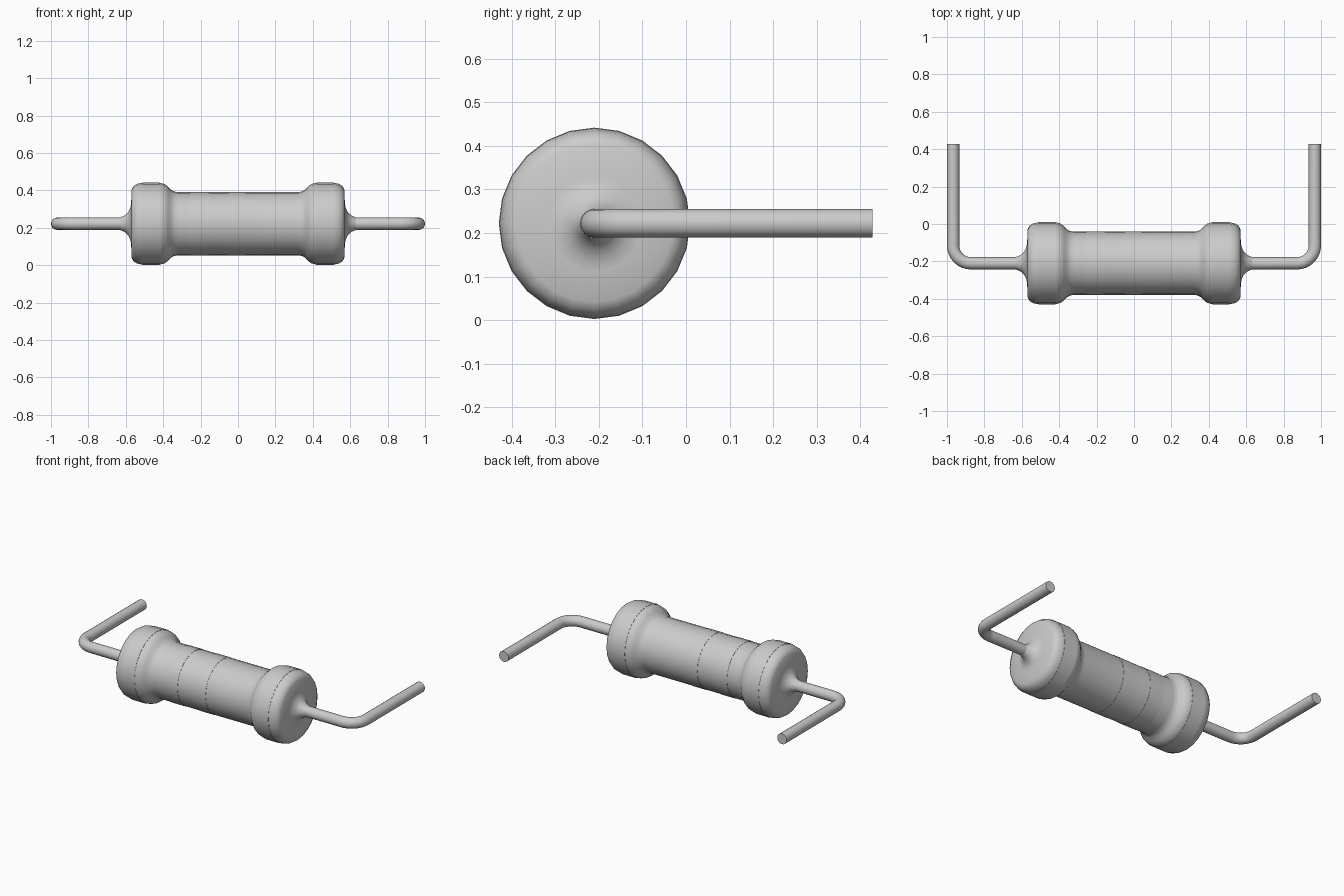
import bpy, bmesh, math

if "Cube" in bpy.data.objects:
    bpy.data.objects.remove(bpy.data.objects["Cube"])

CY, CZ = -0.21, 0.222   # body axis position
SEG = 24
LEAD_R = 0.033


def finish(obj, angle=40):
    bpy.ops.object.select_all(action='DESELECT')
    obj.select_set(True)
    bpy.context.view_layer.objects.active = obj
    bpy.ops.object.shade_smooth_by_angle(angle=math.radians(angle))


def revolve(name, profile):
    """Revolve (x, radius) points around the body axis."""
    bm = bmesh.new()
    rings = []
    for x, r in profile:
        rings.append([bm.verts.new((x, CY + r * math.sin(2 * math.pi * i / SEG),
                                    CZ + r * math.cos(2 * math.pi * i / SEG)))
                      for i in range(SEG)])
    for a, b in zip(rings, rings[1:]):
        for i in range(SEG):
            j = (i + 1) % SEG
            bm.faces.new((a[i], a[j], b[j], b[i]))
    bmesh.ops.recalc_face_normals(bm, faces=bm.faces)
    me = bpy.data.meshes.new(name)
    bm.to_mesh(me)
    bm.free()
    obj = bpy.data.objects.new(name, me)
    bpy.context.collection.objects.link(obj)
    finish(obj)
    return obj


# Dumbbell body, with flared fillets where the leads leave it
half = [(0.32, 0.169), (0.34, 0.172), (0.358, 0.181), (0.374, 0.198),
        (0.39, 0.211), (0.415, 0.218), (0.515, 0.218), (0.54, 0.213),
        (0.56, 0.2), (0.57, 0.18), (0.571, 0.11), (0.576, 0.085),
        (0.587, 0.063), (0.605, 0.044), (0.632, LEAD_R)]
revolve("body", [(-x, r) for x, r in reversed(half)] + half)

# Thin painted bands, just proud of the waist and caps
for name, x0, x1, r in [("waist_band_left", -0.256, -0.155, 0.169),
                        ("waist_band_middle", -0.05, 0.04, 0.169),
                        ("cap_band_left", -0.51, -0.42, 0.218),
                        ("cap_band_right", 0.42, 0.51, 0.218)]:
    revolve(name, [(x0, r), (x0, r + 0.0015), (x1, r + 0.0015), (x1, r)])

# Bent wire leads
BEND = 0.095
for name, s in (("lead_left", -1), ("lead_right", 1)):
    lx = 1 - LEAD_R
    pts = [(0.628, CY)]
    for i in range(9):
        a = math.pi / 2 * i / 8
        pts.append((lx - BEND + BEND * math.sin(a), CY + BEND - BEND * math.cos(a)))
    pts.append((lx, 0.428))
    cu = bpy.data.curves.new(name, 'CURVE')
    cu.dimensions = '3D'
    cu.bevel_depth = LEAD_R
    cu.bevel_resolution = 6
    cu.use_fill_caps = True
    sp = cu.splines.new('POLY')
    sp.points.add(len(pts) - 1)
    for p, (x, y) in zip(sp.points, pts):
        p.co = (s * x, y, CZ, 1)
    obj = bpy.data.objects.new(name, cu)
    bpy.context.collection.objects.link(obj)
    bpy.ops.object.select_all(action='DESELECT')
    obj.select_set(True)
    bpy.context.view_layer.objects.active = obj
    bpy.ops.object.convert(target='MESH')
    finish(bpy.context.view_layer.objects.active)
